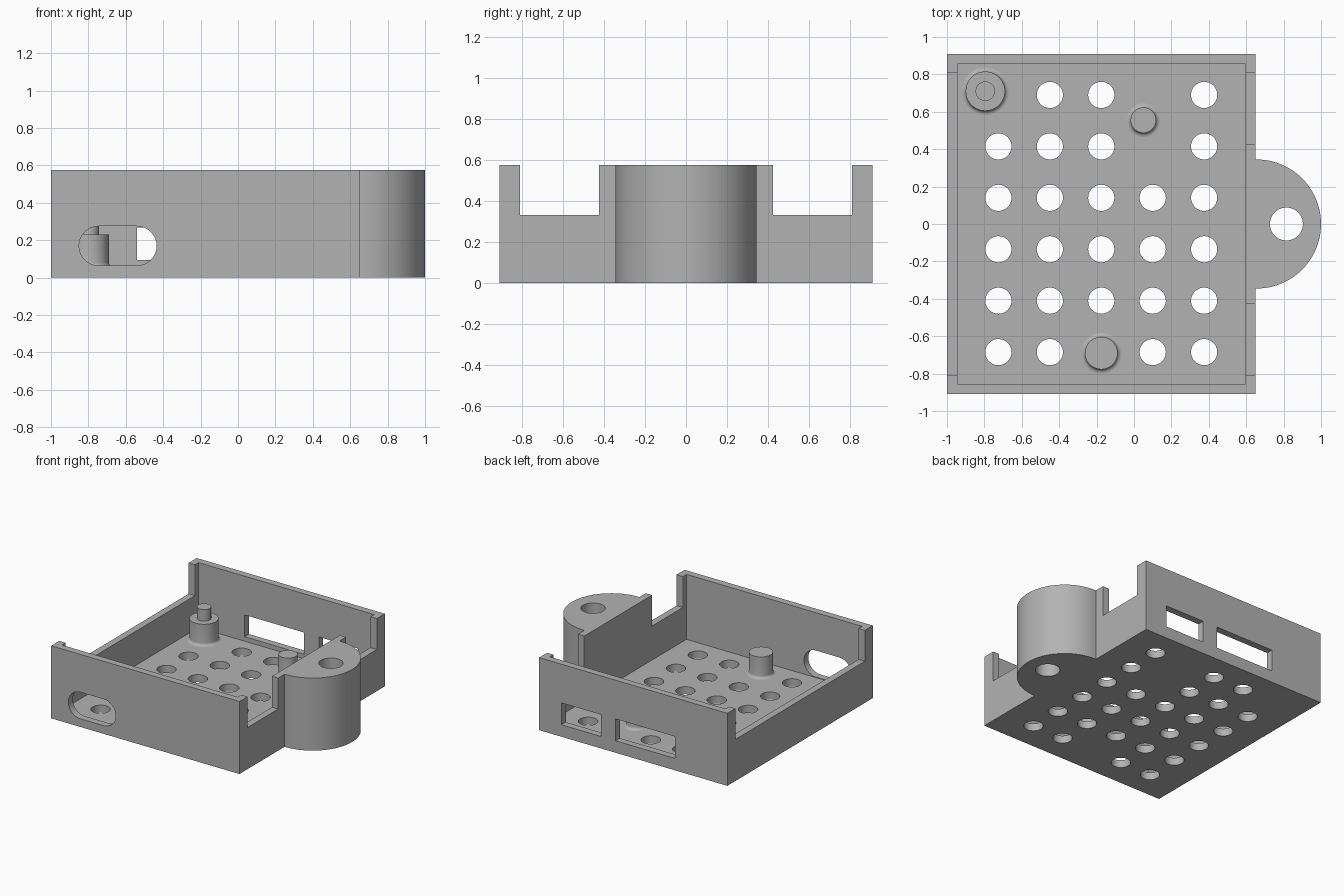
import bpy, math
from math import pi, cos, sin

old = bpy.data.objects.get("Cube")
if old:
    bpy.data.objects.remove(old, do_unlink=True)

GREY = (0.45, 0.45, 0.45, 1)
grey = bpy.data.materials.new("plain grey")
grey.use_nodes = True
grey.diffuse_color = GREY
grey.node_tree.nodes["Principled BSDF"].inputs["Base Color"].default_value = GREY

HEIGHT, FLOOR, RIM = 0.575, 0.06, 0.33
X0, X1, Y1, WALL = -1.0, 0.65, 0.91, 0.055


def active(ob):
    bpy.ops.object.select_all(action='DESELECT')
    ob.select_set(True)
    bpy.context.view_layer.objects.active = ob


def box(name, x, y, z):
    """Box from (low, high) ranges."""
    ranges = (x, y, z)
    bpy.ops.mesh.primitive_cube_add(size=1, location=[sum(r) / 2 for r in ranges])
    ob = bpy.context.object
    ob.name = name
    ob.scale = [r[1] - r[0] for r in ranges]
    bpy.ops.object.transform_apply(location=True, rotation=False, scale=True)
    return ob


def cylinder(name, x, y, radius, low, high, sides=48):
    bpy.ops.mesh.primitive_cylinder_add(vertices=sides, radius=radius, depth=high - low,
                                        location=(x, y, (low + high) / 2))
    ob = bpy.context.object
    ob.name = name
    bpy.ops.object.transform_apply(location=True, rotation=False, scale=True)
    return ob


def combine(target, other, operation='DIFFERENCE'):
    """Apply a boolean and remove the helper."""
    other.hide_render = True
    active(target)
    mod = target.modifiers.new("cut", 'BOOLEAN')
    mod.operation, mod.solver, mod.object = operation, 'EXACT', other
    bpy.ops.object.modifier_apply(modifier=mod.name)
    bpy.data.objects.remove(other, do_unlink=True)


def finish(ob):
    ob.data.materials.clear()
    ob.data.materials.append(grey)
    active(ob)
    bpy.ops.object.shade_smooth_by_angle(angle=math.radians(30))


# Tray body with the round lug on its left side
tray = box("tray", (X0, X1), (-Y1, Y1), (0, HEIGHT))
combine(tray, cylinder("lug", X1 + 0.005, 0, 0.345, 0, HEIGHT, 96), 'UNION')
combine(tray, box("cavity", (X0 + WALL, X1 - WALL), (-Y1 + WALL, Y1 - WALL), (FLOOR, 1)))
combine(tray, cylinder("lug_hole", 0.815, 0, 0.088, -1, 1))

# Lowered rims: the whole right side, and both sides of the lug
combine(tray, box("right_rim", (X0 - 0.1, X0 + 0.1), (-0.81, 0.81), (RIM, 1)))
for side in (-1, 1):
    span = sorted((side * 0.425, side * 0.81))
    combine(tray, box("left_rim", (X1 - 0.1, X1 + 0.1), span, (RIM, 1)))

# Two rectangular windows in the back wall
for span in ((-0.54, -0.02), (0.11, 0.455)):
    combine(tray, box("window", span, (Y1 - 0.12, Y1 + 0.1), (0.095, 0.268)))

# Rounded slot in the front wall
outline = []
for cx, start in ((-0.54, -pi / 2), (-0.745, pi / 2)):
    for i in range(17):
        a = start + pi * i / 16
        outline.append((cx + 0.105 * cos(a), 0.17 + 0.105 * sin(a)))
n = len(outline)
verts = [(x, y, z) for y in (-Y1 - 0.1, -Y1 + 0.1) for x, z in outline]
faces = [tuple(range(n)), tuple(reversed(range(n, 2 * n)))]
faces += [(i, i + n, (i + 1) % n + n, (i + 1) % n) for i in range(n)]
mesh = bpy.data.meshes.new("slot")
mesh.from_pydata(verts, [], faces)
slot = bpy.data.objects.new("slot", mesh)
bpy.context.collection.objects.link(slot)
combine(tray, slot)

# Grid of floor holes, leaving out those beside the posts
SKIPPED = {(0, 5), (3, 5), (3, 4), (2, 0)}
holes = []
for col in range(5):
    for row in range(6):
        if (col, row) not in SKIPPED:
            holes.append(cylinder("floor_hole", -0.725 + 0.275 * col,
                                  -0.685 + 0.275 * row, 0.07, -0.1, 0.2, 40))
active(holes[0])
for hole in holes:
    hole.select_set(True)
bpy.ops.object.join()
combine(tray, holes[0])
finish(tray)


def post(name, x, y, radius, top, pin=None):
    """Turned post with a small fillet at the foot and an optional pin on top."""
    fillet, sides = 0.022, 48
    profile = [(radius + fillet * (1 - sin(a)), FLOOR + fillet * (1 - cos(a)))
               for a in (pi / 2 * i / 5 for i in range(6))]
    profile.append((radius, top))
    if pin:
        profile += [(pin[0], top), (pin[0], pin[1])]
    pts = [(x + r * cos(2 * pi * i / sides), y + r * sin(2 * pi * i / sides), z)
           for r, z in profile for i in range(sides)]
    rings = len(profile)
    quads = [(k * sides + i, k * sides + (i + 1) % sides,
              (k + 1) * sides + (i + 1) % sides, (k + 1) * sides + i)
             for k in range(rings - 1) for i in range(sides)]
    quads.append(tuple(range((rings - 1) * sides, rings * sides)))
    me = bpy.data.meshes.new(name)
    me.from_pydata(pts, [], quads)
    ob = bpy.data.objects.new(name, me)
    bpy.context.collection.objects.link(ob)
    finish(ob)


# Posts standing on the floor
post("pinned_post", -0.795, 0.71, 0.105, 0.23, pin=(0.052, 0.322))
post("small_post", 0.05, 0.555, 0.068, 0.23)
post("front_post", -0.175, -0.69, 0.087, 0.23)
